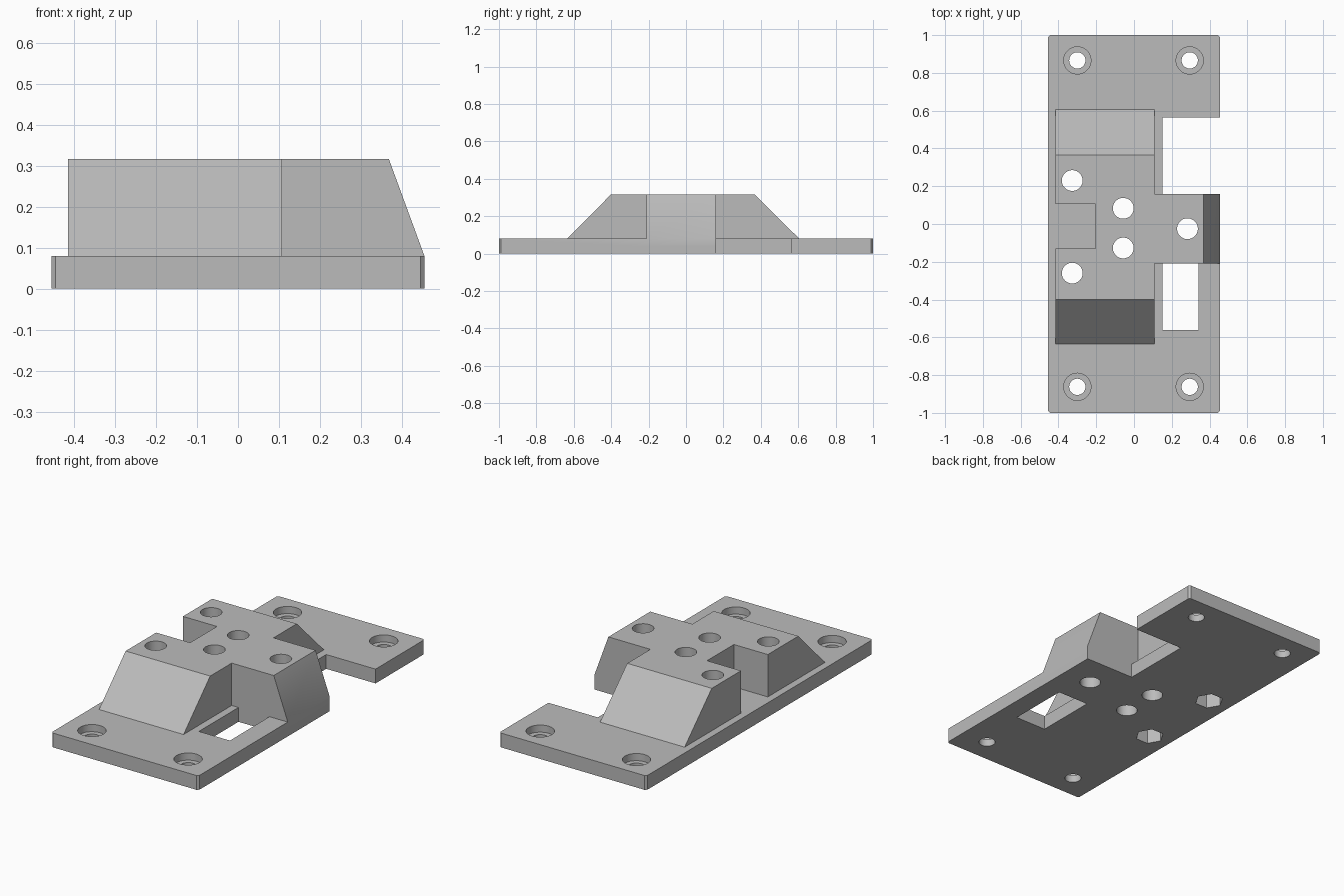
import bpy
import bmesh
import math
from mathutils import Vector

cube = bpy.data.objects.get("Cube")
if cube:
    bpy.data.objects.remove(cube, do_unlink=True)

grey = bpy.data.materials.new("plain grey")
grey.use_nodes = True
grey.diffuse_color = (0.5, 0.5, 0.5, 1)
grey.node_tree.nodes["Principled BSDF"].inputs["Base Color"].default_value = (0.5, 0.5, 0.5, 1)

PLATE_TOP, TOP, OVER = 0.08, 0.317, 0.05


def prism(name, points, direction):
    """Extrude a closed outline along a direction."""
    bm = bmesh.new()
    face = bm.faces.new([bm.verts.new(p) for p in points])
    grown = bmesh.ops.extrude_face_region(bm, geom=[face])["geom"]
    verts = [v for v in grown if isinstance(v, bmesh.types.BMVert)]
    bmesh.ops.translate(bm, verts=verts, vec=Vector(direction))
    bmesh.ops.recalc_face_normals(bm, faces=bm.faces)
    mesh = bpy.data.meshes.new(name)
    bm.to_mesh(mesh)
    bm.free()
    mesh.materials.append(grey)
    obj = bpy.data.objects.new(name, mesh)
    bpy.context.collection.objects.link(obj)
    return obj


def box(name, x0, x1, y0, y1, z0, z1):
    outline = [(x0, y0, z0), (x1, y0, z0), (x1, y1, z0), (x0, y1, z0)]
    return prism(name, outline, (0, 0, z1 - z0))


def column(name, x, y, radius, z0, z1, sides=48):
    ring = [(x + radius * math.cos(2 * math.pi * i / sides),
             y + radius * math.sin(2 * math.pi * i / sides), z0) for i in range(sides)]
    return prism(name, ring, (0, 0, z1 - z0))


def combine(target, tool, operation):
    """Apply a boolean and discard the tool."""
    mod = target.modifiers.new(operation.lower(), "BOOLEAN")
    mod.operation, mod.solver, mod.object = operation, "EXACT", tool
    bpy.ops.object.select_all(action="DESELECT")
    bpy.context.view_layer.objects.active = target
    target.select_set(True)
    bpy.ops.object.modifier_apply(modifier=mod.name)
    bpy.data.objects.remove(tool, do_unlink=True)


# Base plate with small corner chamfers
w, c = 0.455, 0.01
corners = [(-w + c, -1), (w - c, -1), (w, -1 + c), (w, 1 - c),
           (w - c, 1), (-w + c, 1), (-w, 1 - c), (-w, -1 + c)]
bracket = prism("mounting_bracket", [(x, y, 0) for x, y in corners], (0, 0, PLATE_TOP))

# Open side notch and closed window through the plate
combine(bracket, box("side_notch", 0.15, 0.6, 0.16, 0.565, -OVER, 0.2), "DIFFERENCE")
combine(bracket, box("window", 0.15, 0.342, -0.56, -0.21, -OVER, 0.2), "DIFFERENCE")

# Raised block, sloped at front and back
block = prism("raised_block", [(-0.415, y, z) for y, z in (
    (-0.635, 0.04), (0.605, 0.04), (0.605, PLATE_TOP),
    (0.365, TOP), (-0.4, TOP), (-0.635, PLATE_TOP))], (0.523, 0, 0))

# Side arm, sloped at its end
arm = prism("side_arm", [(x, -0.21, z) for x, z in (
    (-0.1, 0.04), (w, 0.04), (w, PLATE_TOP), (0.368, TOP), (-0.1, TOP))], (0, 0.37, 0))
combine(block, arm, "UNION")

# Recess in the plain side of the block
combine(block, box("block_recess", -0.6, -0.205, -0.13, 0.107, 0, 0.5), "DIFFERENCE")
combine(bracket, block, "UNION")

# Through holes in the raised part
hex_holes = [(-0.327, 0.23), (-0.327, -0.26)]
for x, y in hex_holes + [(-0.057, 0.083), (-0.057, -0.127), (0.283, -0.025)]:
    combine(bracket, column("bolt_hole", x, y, 0.055, -OVER, 0.5), "DIFFERENCE")

# Nut pockets underneath
for x, y in hex_holes:
    combine(bracket, column("nut_pocket", x, y, 0.075, -OVER, 0.12, 6), "DIFFERENCE")

# Counterbored corner holes
for x in (-0.3, 0.295):
    for y in (-0.862, 0.866):
        combine(bracket, column("screw_hole", x, y, 0.043, -OVER, 0.2), "DIFFERENCE")
        combine(bracket, column("counterbore", x, y, 0.072, 0.04, 0.2), "DIFFERENCE")

bpy.ops.object.shade_smooth_by_angle(angle=math.radians(25))
